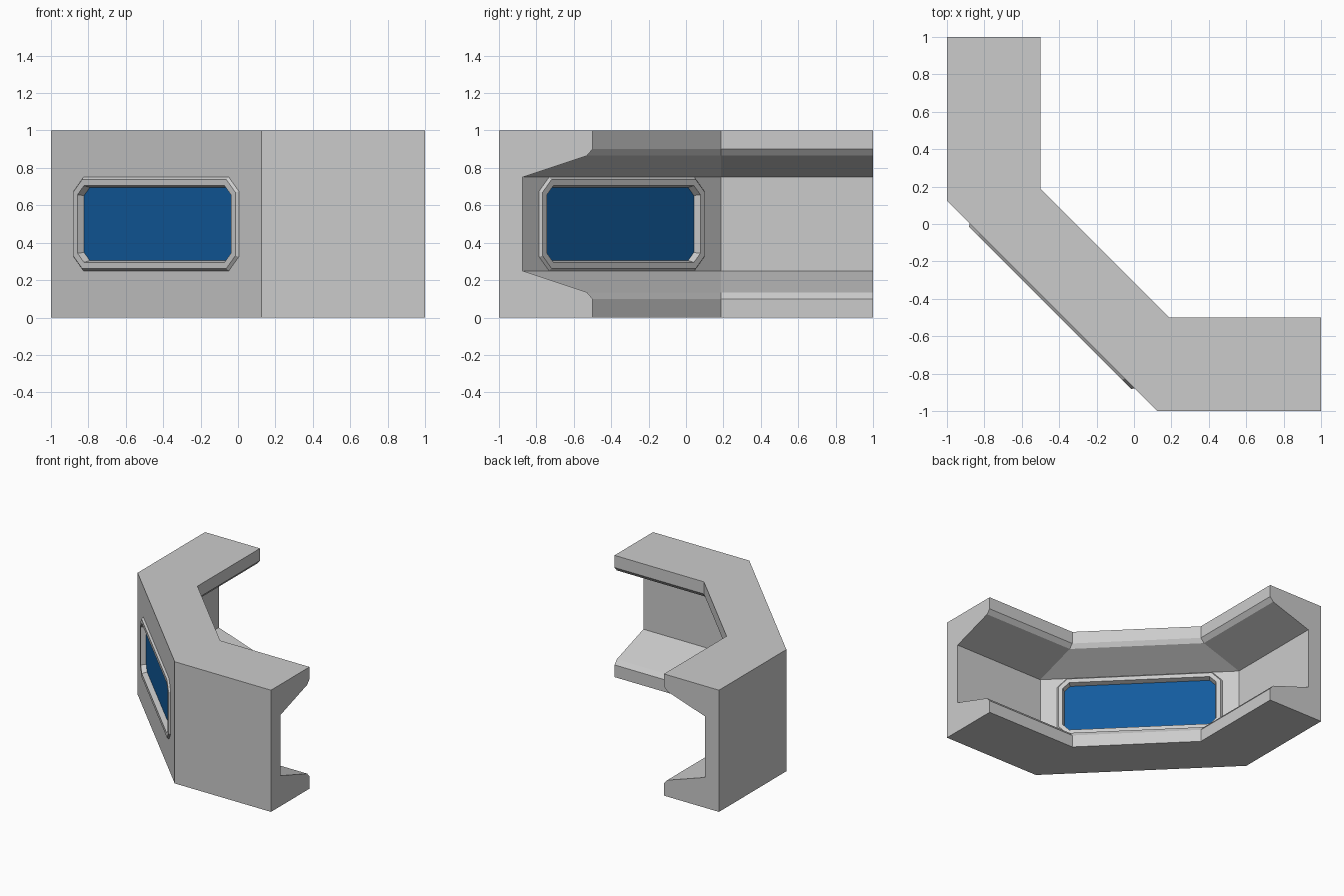
import bpy, bmesh
from math import sqrt
from mathutils import Vector

if "Cube" in bpy.data.objects:
    bpy.data.objects.remove(bpy.data.objects["Cube"])


def material(name, colour):
    m = bpy.data.materials.new(name)
    m.use_nodes = True
    m.diffuse_color = (*colour, 1)
    m.node_tree.nodes["Principled BSDF"].inputs["Base Color"].default_value = (*colour, 1)
    return m


GREY = material("hull grey", (0.6, 0.6, 0.6))
BLUE = material("window blue", (0.006, 0.105, 0.34))


def loft(name, rings, mat, closed=False):
    """Skin a series of equal closed rings; cap the ends or join them up."""
    bm = bmesh.new()
    loops = [[bm.verts.new(p) for p in ring] for ring in rings]
    pairs = list(zip(loops, loops[1:]))
    if closed:
        pairs.append((loops[-1], loops[0]))
    else:
        bm.faces.new(loops[0])
        bm.faces.new(loops[-1])
    n = len(loops[0])
    for a, b in pairs:
        for i in range(n):
            j = (i + 1) % n
            bm.faces.new((a[i], a[j], b[j], b[i]))
    bmesh.ops.recalc_face_normals(bm, faces=bm.faces)
    mesh = bpy.data.meshes.new(name)
    bm.to_mesh(mesh)
    bm.free()
    mesh.materials.append(mat)
    ob = bpy.data.objects.new(name, mesh)
    bpy.context.collection.objects.link(ob)
    return ob


# Corridor wall: C-shaped section (depth, height) swept round the corner
half = [(0, 0), (0.5, 0), (0.5, 0.1), (0.47, 0.135), (0.125, 0.25)]
section = half + [(d, 1 - z) for d, z in reversed(half)]
end = [(d - 1, 1, z) for d, z in section]
bend = [(d - 1, 0.1875 if d else 0.125, z) for d, z in section]
mirrored = [[(y, x, z) for x, y, z in ring] for ring in (bend, end)]
wall = loft("corner_wall", [end, bend] + mirrored, GREY)

# Window space: along the diagonal, up, and outward from its outer face
CENTRE = Vector((-0.4375, -0.4375, 0.5))
ALONG = Vector((1, -1, 0)) / sqrt(2)
OUT = Vector((-1, -1, 0)) / sqrt(2)
UP = Vector((0, 0, 1))
THICK = 0.1875 / sqrt(2)


def octagon(inset, out):
    """Rectangle with clipped corners, inset evenly from the frame outline."""
    w, h = 0.625 - inset, 0.25 - inset
    c = 0.075 - inset * (2 - sqrt(2))
    quarter = [(w, h - c), (w - c, h)]
    pts = quarter + [(-u, v) for u, v in reversed(quarter)]
    pts += [(-u, -v) for u, v in pts]
    return [CENTRE + ALONG * u + UP * v + OUT * out for u, v in pts]


# Cut the window opening
cutter = loft("window_cutter", [octagon(0.03, 0.1), octagon(0.03, -THICK - 0.1)], GREY)
cutter.hide_render = True
cut = wall.modifiers.new("opening", "BOOLEAN")
cut.operation = "DIFFERENCE"
cut.solver = "EXACT"
cut.object = cutter
bpy.context.view_layer.objects.active = wall
bpy.ops.object.modifier_apply(modifier=cut.name)
bpy.data.objects.remove(cutter)

# Bevelled frame, the same on both sides of the wall
front = [(0, 0), (0.012, 0.015), (0.045, 0.015), (0.055, -0.025)]
back = [(i, -THICK - o) for i, o in reversed(front)]
frame_section = front + back + [(0.02, -THICK / 2)]
loft("window_frame", [octagon(i, o) for i, o in frame_section], GREY, closed=True)

# Recessed glass
loft("window_glass", [octagon(0.053, -0.025), octagon(0.053, 0.025 - THICK)], BLUE)
